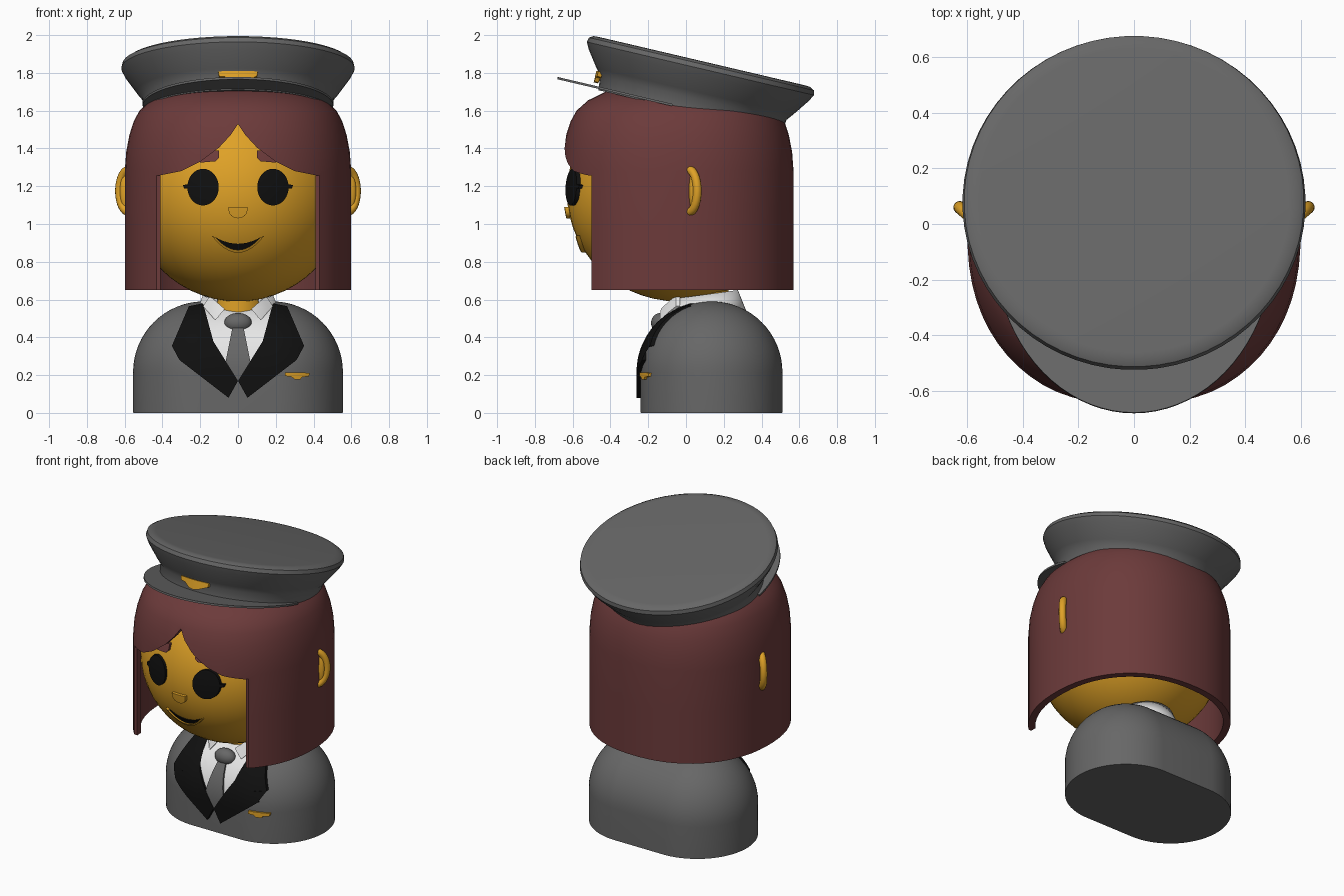
import bpy, bmesh
from math import sin, cos, pi, sqrt, radians, copysign
from mathutils import Vector

if "Cube" in bpy.data.objects:
    bpy.data.objects.remove(bpy.data.objects["Cube"])


def material(name, r, g, b):
    m = bpy.data.materials.new(name)
    m.use_nodes = True
    m.diffuse_color = (r, g, b, 1)
    node = m.node_tree.nodes["Principled BSDF"]
    node.inputs["Base Color"].default_value = (r, g, b, 1)
    node.inputs["Roughness"].default_value = 0.7
    return m


GREY = material("uniform grey", .135, .135, .135)
BROWN = material("hair brown", .15, .043, .043)
GOLD = material("golden skin", .74, .36, .02)
BLACK = material("black", .005, .005, .005)
WHITE = material("shirt white", .82, .82, .82)


def make(name, bm, mat):
    bmesh.ops.recalc_face_normals(bm, faces=bm.faces)
    mesh = bpy.data.meshes.new(name)
    bm.to_mesh(mesh)
    bm.free()
    ob = bpy.data.objects.new(name, mesh)
    bpy.context.collection.objects.link(ob)
    mesh.materials.append(mat)
    return ob


def select(ob):
    bpy.ops.object.select_all(action='DESELECT')
    ob.select_set(True)
    bpy.context.view_layer.objects.active = ob


def smooth(ob, angle=35):
    select(ob)
    bpy.ops.object.shade_smooth_by_angle(angle=radians(angle))
    return ob


def loft(name, rings, mat, bottom=True):
    """Skin a stack of closed rings, capping the last and optionally the first."""
    bm = bmesh.new()
    loops = [[bm.verts.new(p) for p in ring] for ring in rings]
    n = len(loops[0])
    for a, b in zip(loops, loops[1:]):
        for i in range(n):
            j = (i + 1) % n
            bm.faces.new((a[i], a[j], b[j], b[i]))
    bm.faces.new(loops[-1])
    if bottom:
        bm.faces.new(loops[0])
    return make(name, bm, mat)


def prism(name, outline, y0, y1, mat):
    return loft(name, [[(x, y, z) for x, z in outline] for y in (y0, y1)], mat)


def plate(name, outline, surface, thick, mat, mirror=False):
    """Lay a flat front outline over a curved surface y = surface(x, z)."""
    bm = bmesh.new()
    bm.faces.new([bm.verts.new((x, 0, z)) for x, z in outline])
    bmesh.ops.triangulate(bm, faces=bm.faces)
    for axis, count in ((0, 10), (2, 50)):
        for k in range(-count, count + 1):
            spot, normal = Vector(), Vector()
            spot[axis], normal[axis] = k * .04, 1
            bmesh.ops.bisect_plane(bm, geom=bm.verts[:] + bm.edges[:] + bm.faces[:],
                                   plane_co=spot, plane_no=normal)
    for v in bm.verts:
        v.co.y = surface(v.co.x, v.co.z) + .006
    new = bmesh.ops.extrude_face_region(bm, geom=bm.faces[:], use_keep_orig=True)["geom"]
    for v in new:
        if isinstance(v, bmesh.types.BMVert):
            v.co.y -= thick + .006
    ob = make(name, bm, mat)
    if mirror:
        ob.modifiers.new("mirror", 'MIRROR')
    return smooth(ob)


def ellipsoid(name, loc, scale, mat):
    bm = bmesh.new()
    bmesh.ops.create_uvsphere(bm, u_segments=48, v_segments=28, radius=1)
    for v in bm.verts:
        v.co = Vector(a * b for a, b in zip(v.co, scale)) + Vector(loc)
    return smooth(make(name, bm, mat), 60)


def both(half):
    """Complete a left-right symmetric outline from its +x half."""
    return half + [(-x, z) for x, z in reversed(half) if x > 0]


def oval(cx, cz, rx, rz, n=32):
    return [(cx + rx * cos(2 * pi * i / n), cz + rz * sin(2 * pi * i / n)) for i in range(n)]


TURN = [2 * pi * (i + .5) / 64 for i in range(64)]

# Torso: a stadium-shaped block with a domed top
R, SPREAD, SHOULDER, BODY_Y = .375, .18, .215, .135
levels = [(R, 0)] + [(R * cos(t) + .001, SHOULDER + R * sin(t))
                     for t in [pi / 2 * k / 16 for k in range(17)]]
smooth(loft("torso", [[(r * cos(a) + copysign(SPREAD, cos(a)), BODY_Y + r * sin(a), z)
                       for a in TURN] for r, z in levels], GREY))


def body_front(x, z):
    dx, dz = max(abs(x) - SPREAD, 0), max(z - SHOULDER, 0)
    return BODY_Y - sqrt(max(R * R - dx * dx - dz * dz, 0))


# Shirt, tie, lapels and breast badge
plate("shirt_front", both([(0, .17), (.15, .4), (.19, .5), (.19, .575), (0, .575)]),
      body_front, .008, WHITE)
plate("tie_blade", both([(0, .16), (.065, .275), (.03, .45)]), body_front, .02, GREY)
ellipsoid("tie_knot", (0, -.135, .476), (.073, .05, .053), GREY)
plate("lapels", [(0, .17), (.05, .08), (.31, .28), (.26, .345), (.35, .355),
                 (.26, .565), (.185, .58), (.17, .51), (.15, .41)],
      body_front, .022, BLACK, True)
plate("breast_badge", [(.25, .215), (.25, .195), (.29, .19), (.3, .178), (.33, .178),
                       (.34, .19), (.375, .193), (.38, .212)], body_front, .014, GOLD)

# Neck and shirt collar, open at the front
smooth(loft("neck", [[(.145 * cos(a), .08 + .145 * sin(a), z) for a in TURN]
                     for z in (.45, .7)], GOLD))
bm = bmesh.new()
arc = [-pi / 2 + radians(38) + radians(284) * i / 40 for i in range(41)]
rows = [[bm.verts.new((r * cos(a), .09 + r * sin(a), z + .025 * sin(a))) for a in arc]
        for r, z in ((.235, .5), (.185, .625))]
for i in range(40):
    bm.faces.new((rows[0][i], rows[0][i + 1], rows[1][i + 1], rows[1][i]))
collar = make("collar_band", bm, WHITE)
collar.modifiers.new("thickness", 'SOLIDIFY').thickness = .015
smooth(collar)
plate("collar_wings", [(.185, .565), (.15, .62), (.07, .55), (.12, .49)],
      lambda x, z: -.13 - (.55 - z) * .5 + 2.5 * x * x, .015, WHITE, True)

# Head
HEAD = Vector((0, -.04, 1.165))
HR, HY = .575, .59
ellipsoid("head", HEAD, (HR, HY, HR), GOLD)


def face(x, z):
    return HEAD.y - HY * sqrt(max(1 - (x * x + (z - HEAD.z) ** 2) / HR ** 2, 0))


# Face details
plate("eyes", oval(.185, 1.195, .083, .097), face, .018, BLACK, True)
plate("lashes", [(.25, 1.187), (.285, 1.187), (.292, 1.207), (.25, 1.21)],
      face, .018, BLACK, True)
plate("eyebrows", [(.1, 1.39), (.1, 1.35), (.12, 1.332), (.2, 1.325), (.2, 1.38)],
      face, .018, BROWN, True)
plate("nose", [(-.05, 1.09)] + [(.05 * cos(t), 1.075 + .045 * sin(t))
      for t in [pi + pi * k / 12 for k in range(13)]] + [(.05, 1.09)], face, .02, GOLD)
top_lip = [(x / 50, .895 + .035 * (x / 6) ** 2) for x in range(-6, 7)]
low_lip = [(x / 50, .863 + .067 * (x / 6) ** 2) for x in range(5, -6, -1)]
plate("mouth", top_lip + low_lip, face, .008, BLACK)
lip_in = [(x / 50, .863 + .067 * (x / 6) ** 2) for x in range(-6, 7)]
lip_out = [(x / 43, .848 + .09 * (x / 6) ** 2) for x in range(6, -7, -1)]
plate("lower_lip", lip_in + lip_out, face, .02, GOLD)

# Ears: a curved rim around a shallow bowl
for side, tag in ((1, "left"), (-1, "right")):
    cu = bpy.data.curves.new(tag + "_ear_rim", 'CURVE')
    cu.dimensions, cu.bevel_depth, cu.bevel_resolution = '3D', .023, 4
    sp = cu.splines.new('POLY')
    sweep = [-pi / 2 + pi * k / 16 for k in range(17)]
    sp.points.add(len(sweep) - 1)
    for p, t in zip(sp.points, sweep):
        p.co = (side * (.575 + .053 * cos(t)), .015 + .045 * cos(t), 1.175 + .112 * sin(t), 1)
    sp.use_smooth = True
    cu.materials.append(GOLD)
    bpy.context.collection.objects.link(bpy.data.objects.new(tag + "_ear_rim", cu))
    ellipsoid(tag + "_ear_bowl", (side * .59, .035, 1.175), (.035, .02, .1), GOLD)

# Hair: a thick bell-shaped shell
def power(v, e=2 / 2.2):
    return copysign(abs(v) ** e, v)


bell = [(1, .65), (1, 1.0), (1, 1.28), (.988, 1.38), (.96, 1.47), (.92, 1.545), (.87, 1.6),
        (.77, 1.655), (.62, 1.7), (.4, 1.735), (.15, 1.75)]
hair = loft("hair", [[(.6 * s * power(cos(a)), -.045 + .615 * s * power(sin(a)), z)
                      for a in TURN] for s, z in bell], BROWN, bottom=False)
shell = hair.modifiers.new("thickness", 'SOLIDIFY')
shell.thickness, shell.offset = .045, -1

# Face opening with a parted fringe
fringe = [(0, .5), (.41, .5), (.41, 1.258), (.3, 1.28), (.2, 1.33), (.1, 1.405),
          (.04, 1.47), (0, 1.53)]
cutters = [prism("fringe_cutter", both(fringe), -1, -.2, BROWN),
           prism("front_cutter", both([(.9, .5), (.9, 1.258)]), -1, -.5, BROWN)]
for cutter in cutters:
    cutter.hide_render = True
    cut = hair.modifiers.new("opening", 'BOOLEAN')
    cut.operation, cut.solver, cut.object = 'DIFFERENCE', 'EXACT', cutter
select(hair)
for m in list(hair.modifiers):
    bpy.ops.object.modifier_apply(modifier=m.name)
for cutter in cutters:
    bpy.data.objects.remove(cutter)
smooth(hair)

# Cap, visor and cap badge share one backward tilt
outline = [(.44, -.25), (.5, -.275), (.507, -.2), (.535, -.165), (.6, -.075), (.618, -.04),
           (.612, -.015), (.59, -.002), (.56, 0)]
cap = loft("cap", [[(r * cos(a), r * sin(a), z) for a in TURN] for r, z in outline], GREY)
smooth(cap)
brim = [(.505 * cos(t), -.1 - .625 * sin(t)) for t in [pi * k / 40 for k in range(41)]]
visor = loft("visor", [[(x, y, z) for x, y in brim] for z in (-.268, -.256)], GREY)
smooth(visor)
badge = plate("cap_badge", both([(0, -.24), (.03, -.235), (.04, -.212), (.1, -.205),
                                 (.105, -.178), (0, -.178)]),
              lambda x, z: -sqrt(.515 ** 2 - x * x), .018, GOLD)
for ob in (cap, visor, badge):
    ob.location = (0, .085, 1.862)
    ob.rotation_euler.x = radians(-13.2)
